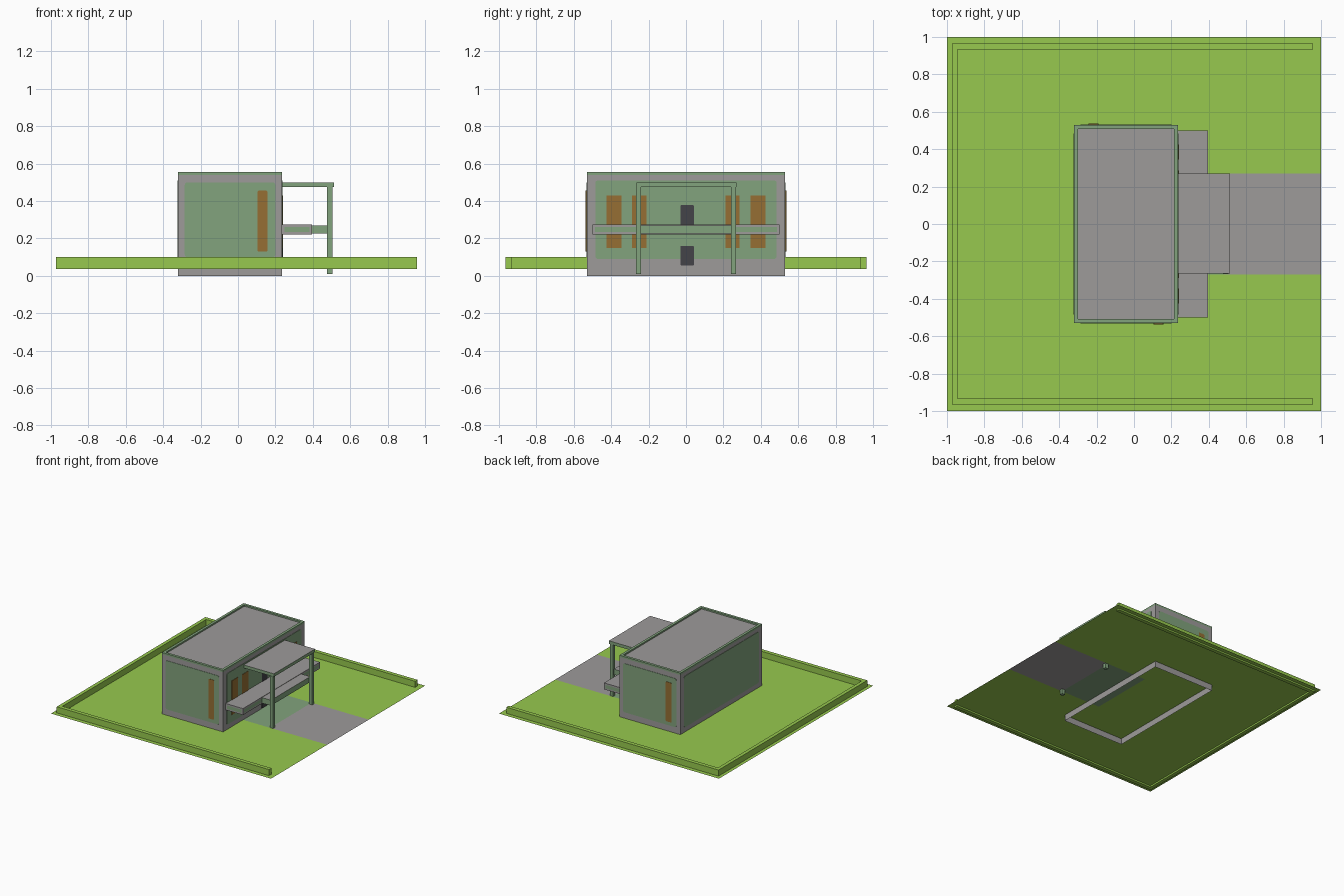
import bpy, bmesh
from mathutils import Vector

if "Cube" in bpy.data.objects:
    bpy.data.objects.remove(bpy.data.objects["Cube"])


def material(name, rgb):
    m = bpy.data.materials.new(name)
    lin = [((c / 255 + 0.055) / 1.055) ** 2.4 for c in rgb]
    m.diffuse_color = (*lin, 1)
    m.use_nodes = True
    m.node_tree.nodes["Principled BSDF"].inputs["Base Color"].default_value = m.diffuse_color
    return m


GRASS = material("grass_green", (151, 201, 78))
GRAY = material("concrete_gray", (157, 155, 154))
SAGE = material("sage_green", (130, 163, 125))
BROWN = material("wood_brown", (150, 111, 52))
DARK = material("dark_gray", (68, 67, 72))


def finish(name, bm, mats):
    me = bpy.data.meshes.new(name)
    bm.normal_update()
    bm.to_mesh(me)
    bm.free()
    for m in mats:
        me.materials.append(m)
    ob = bpy.data.objects.new(name, me)
    bpy.context.collection.objects.link(ob)
    return ob


def box_bm(x, y, z):
    bm = bmesh.new()
    bmesh.ops.create_cube(bm, size=1)
    for v in bm.verts:
        v.co = [r[0] + (c + 0.5) * (r[1] - r[0]) for r, c in zip((x, y, z), v.co)]
    bm.normal_update()
    return bm


def box(name, x, y, z, mat, top=None, round_axis=None, radius=0.015):
    """Box from three ranges; optional top colour and rounded edges along one axis."""
    bm = box_bm(x, y, z)
    if round_axis is not None:
        edges = [e for e in bm.edges
                 if abs((e.verts[0].co - e.verts[1].co).normalized()[round_axis]) > 0.9]
        bmesh.ops.bevel(bm, geom=edges, offset=radius, segments=3, profile=0.5, affect='EDGES')
    if top:
        for f in bm.faces:
            f.material_index = int(f.normal.z > 0.9)
    return finish(name, bm, [mat, top] if top else [mat])


# Ground sheet, with the driveway and entrance patch as cells of the same plane
G = 0.05
xs, ys = (-1, 0.12, 0.48, 1), (-1, -0.27, 0.27, 1)
bm = bmesh.new()
grid = [[bm.verts.new((x, y, G)) for y in ys] for x in xs]
for i in range(3):
    for j in range(3):
        f = bm.faces.new((grid[i][j], grid[i + 1][j], grid[i + 1][j + 1], grid[i][j + 1]))
        f.material_index = i if j == 1 else 0
finish("ground", bm, [GRASS, SAGE, GRAY])

# Hedge on three sides, one U-shaped outline
outline = [(0.957, -0.965), (0.957, -0.933), (-0.943, -0.933), (-0.943, 0.933),
           (0.957, 0.933), (0.957, 0.965), (-0.972, 0.965), (-0.972, -0.965)]
bm = bmesh.new()
face = bm.faces.new([bm.verts.new((x, y, 0.037)) for x, y in outline])
ext = bmesh.ops.extrude_face_region(bm, geom=[face])
bmesh.ops.translate(bm, verts=[v for v in ext["geom"] if isinstance(v, bmesh.types.BMVert)],
                    vec=(0, 0, 0.063))
bmesh.ops.recalc_face_normals(bm, faces=bm.faces)
finish("hedge", bm, [GRASS])

# House shell: open below, roof sunk inside a sage rim
HX, HY, HT = (-0.32, 0.235), (-0.53, 0.53), 0.555
bm = box_bm(HX, HY, (0, HT - 0.015))
bmesh.ops.delete(bm, geom=[f for f in bm.faces if f.normal.z < -0.9], context='FACES')
finish("house_walls", bm, [GRAY])
bm = box_bm(HX, HY, (HT - 0.015, HT))
bmesh.ops.delete(bm, geom=[f for f in bm.faces if f.normal.z < -0.9], context='FACES')
top = [f for f in bm.faces if f.normal.z > 0.9]
bmesh.ops.inset_region(bm, faces=top, thickness=0.021, use_even_offset=True)
sunk = bmesh.ops.extrude_face_region(bm, geom=top)
bmesh.ops.translate(bm, verts=[v for v in sunk["geom"] if isinstance(v, bmesh.types.BMVert)],
                    vec=(0, 0, -0.012))
bmesh.ops.delete(bm, geom=top, context='FACES')
for f in sunk["geom"]:
    if isinstance(f, bmesh.types.BMFace):
        f.material_index = 1
finish("roof_rim", bm, [SAGE, GRAY])

# Wall panels and wood strips on the two ends (the ends are turned copies)
P = 0.003
for name, s in (("front", -1), ("back", 1)):
    def span(a, b, s=s):
        return (a, b) if s < 0 else (-0.085 - b, -0.085 - a)

    def layer(d, s=s):
        return tuple(sorted((s * 0.529, s * (0.53 + d))))
    box(name + "_panel", span(-0.285, 0.2), layer(P), (0.1, 0.5), SAGE, round_axis=1)
    box(name + "_wood_strip", span(0.105, 0.157), layer(2 * P), (0.13, 0.455), BROWN,
        round_axis=1, radius=0.006)

# Long side panels
box("left_panel", (HX[0] - P, HX[0] + 0.001), (-0.485, 0.485), (0.09, 0.51), SAGE, round_axis=0)
box("right_panel", (HX[1] - 0.001, HX[1] + P), (-0.485, 0.485), (0.09, 0.51), SAGE, round_axis=0)

# Wood shutters and dark door on the entrance side
for i, (a, b) in enumerate(((-0.425, -0.345), (-0.29, -0.21), (0.21, 0.285), (0.345, 0.425))):
    box(f"shutter_{i + 1}", (HX[1], HX[1] + 2 * P), (a, b), (0.15, 0.43), BROWN)
for name, z in (("upper_door", (0.27, 0.378)), ("lower_door", (0.055, 0.16))):
    box(name, (HX[1], HX[1] + 2 * P), (-0.03, 0.042), z, DARK, round_axis=0, radius=0.006)

# Balcony slab with framed sage bands on its sides
bm = box_bm((HX[1], 0.395), (-0.5, 0.5), (0.22, 0.273))
sides = [f for f in bm.faces if abs(f.normal.z) < 0.1 and f.normal.x > -0.5]
bmesh.ops.inset_individual(bm, faces=sides, thickness=0.013, use_even_offset=True)
for f in sides:
    f.material_index = 1
finish("balcony", bm, [GRAY, SAGE])
box("balcony_extension", (0.395, 0.478), (-0.255, 0.255), (0.225, 0.27), SAGE, top=GRAY)

# Canopy on two posts
box("canopy", (HX[1], 0.512), (-0.265, 0.27), (0.475, 0.5), SAGE, top=GRAY)
for name, s in (("front_post", -1), ("back_post", 1)):
    box(name, (0.476, 0.506), tuple(sorted((s * 0.24, s * 0.267))), (0.01, 0.476), SAGE)
